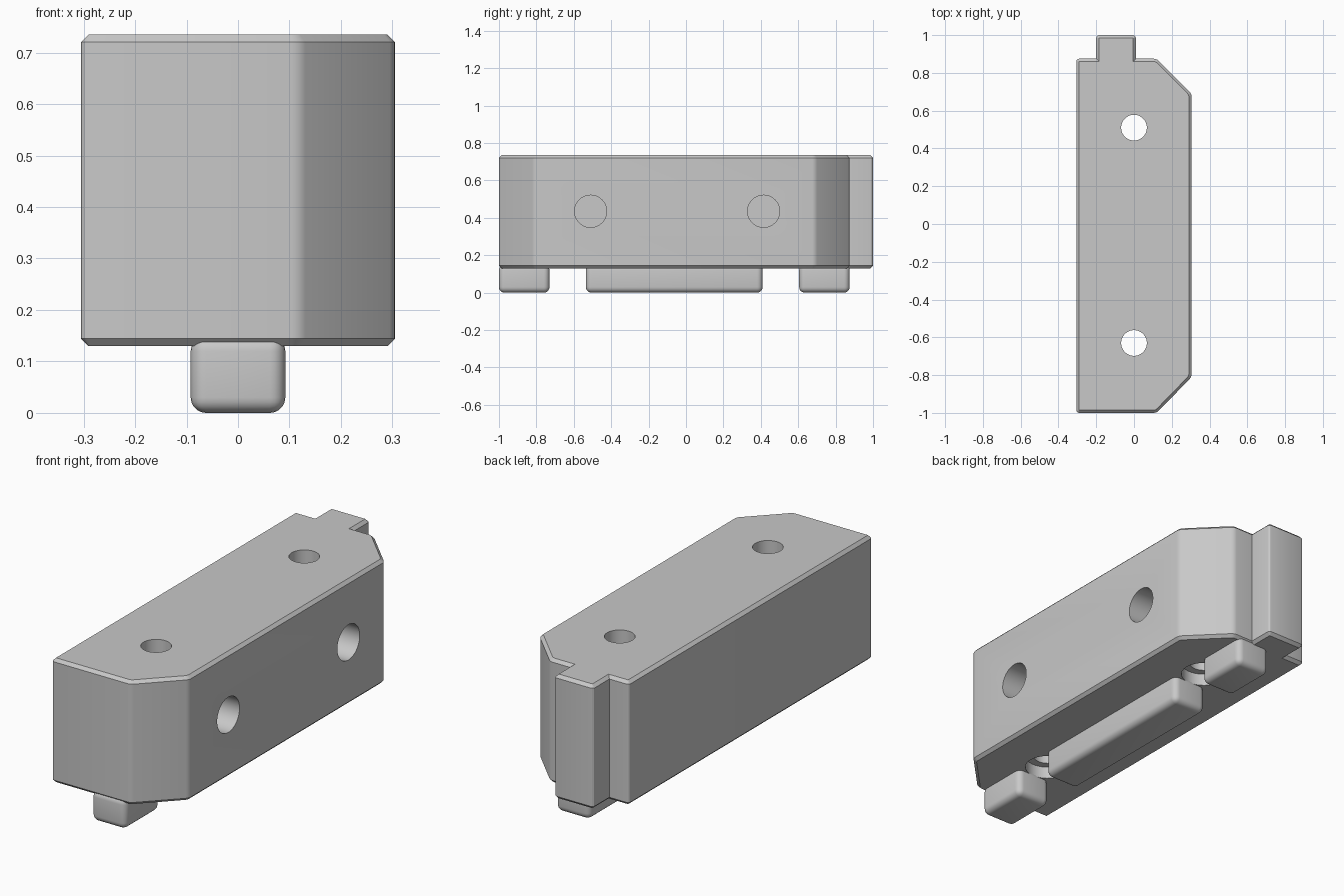
import bpy
import bmesh
from mathutils import Matrix, Vector

if "Cube" in bpy.data.objects:
    bpy.data.objects.remove(bpy.data.objects["Cube"], do_unlink=True)

GREY = (0.58, 0.58, 0.58, 1.0)
grey = bpy.data.materials.new("plain_grey")
grey.use_nodes = True
grey.diffuse_color = GREY
grey.node_tree.nodes["Principled BSDF"].inputs["Base Color"].default_value = GREY


def make_object(name, bm):
    bmesh.ops.recalc_face_normals(bm, faces=bm.faces)
    mesh = bpy.data.meshes.new(name)
    bm.to_mesh(mesh)
    bm.free()
    mesh.materials.append(grey)
    obj = bpy.data.objects.new(name, mesh)
    bpy.context.collection.objects.link(obj)
    return obj


def activate(obj):
    bpy.ops.object.select_all(action="DESELECT")
    obj.select_set(True)
    bpy.context.view_layer.objects.active = obj


def drill(target, start, end, radius):
    """Cut a round hole from start to end."""
    start, end = Vector(start), Vector(end)
    axis = end - start
    bm = bmesh.new()
    turn = axis.to_track_quat("Z", "Y").to_matrix().to_4x4()
    bmesh.ops.create_cone(bm, cap_ends=True, segments=48, radius1=radius,
                          radius2=radius, depth=axis.length,
                          matrix=Matrix.Translation((start + end) / 2) @ turn)
    cutter = make_object("hole_cutter", bm)
    cutter.hide_render = True
    mod = target.modifiers.new("hole", "BOOLEAN")
    mod.operation = "DIFFERENCE"
    mod.solver = "EXACT"
    mod.object = cutter
    activate(target)
    bpy.ops.object.modifier_apply(modifier=mod.name)
    bpy.data.objects.remove(cutter, do_unlink=True)


def smooth(obj, angle):
    activate(obj)
    bpy.ops.object.shade_smooth_by_angle(angle=angle)


# Main block with cut corners and a tab on the back
W, BOTTOM, TOP = 0.305, 0.13, 0.735
outline = [(-W, -1), (0.12, -1), (W, -0.81), (W, 0.69), (0.12, 0.875),
           (0.01, 0.875), (0.01, 1), (-0.2, 1), (-0.2, 0.875), (-W, 0.875)]
inner_corners = [(0.01, 0.875), (-0.2, 0.875)]
bm = bmesh.new()
base = bm.faces.new([bm.verts.new((x, y, BOTTOM)) for x, y in outline])
raised = bmesh.ops.extrude_face_region(bm, geom=[base])
bmesh.ops.translate(bm, vec=(0, 0, TOP - BOTTOM),
                    verts=[v for v in raised["geom"] if isinstance(v, bmesh.types.BMVert)])
bmesh.ops.recalc_face_normals(bm, faces=bm.faces)


def is_inner(edge):
    p = edge.verts[0].co
    return any(abs(p.x - x) + abs(p.y - y) < 0.001 for x, y in inner_corners)


def is_upright(edge):
    return abs(edge.verts[0].co.z - edge.verts[1].co.z) > 0.1


# Rounded upright edges, then flat chamfers round the top and bottom
bmesh.ops.bevel(bm, geom=[e for e in bm.edges if is_upright(e) and not is_inner(e)],
                offset=0.015, segments=3, profile=0.5, affect="EDGES")
bmesh.ops.bevel(bm, geom=[e for e in bm.edges if not is_upright(e)],
                offset=0.02, segments=1, affect="EDGES", clamp_overlap=True)
body = make_object("main_block", bm)

# Screw holes with wider seats underneath
for y in (-0.63, 0.51):
    drill(body, (0, y, -0.1), (0, y, 1), 0.068)
    drill(body, (0, y, 0), (0, y, BOTTOM + 0.06), 0.105)

# Blind holes in the side
for y in (-0.51, 0.415):
    drill(body, (0.07, y, 0.435), (0.5, y, 0.435), 0.086)
smooth(body, 0.5)

# Rounded guide rail segments below the block
rails = {"front_rail": (-1, -0.73), "middle_rail": (-0.535, 0.41), "back_rail": (0.605, 0.875)}
for name, (y0, y1) in rails.items():
    bm = bmesh.new()
    bmesh.ops.create_cube(bm, size=1)
    bmesh.ops.scale(bm, vec=(0.184, y1 - y0, 0.15), verts=bm.verts)
    bmesh.ops.translate(bm, vec=(0, (y0 + y1) / 2, 0.075), verts=bm.verts)
    bmesh.ops.bevel(bm, geom=list(bm.edges), offset=0.03, segments=5,
                    profile=0.5, affect="EDGES")
    smooth(make_object(name, bm), 0.6)
